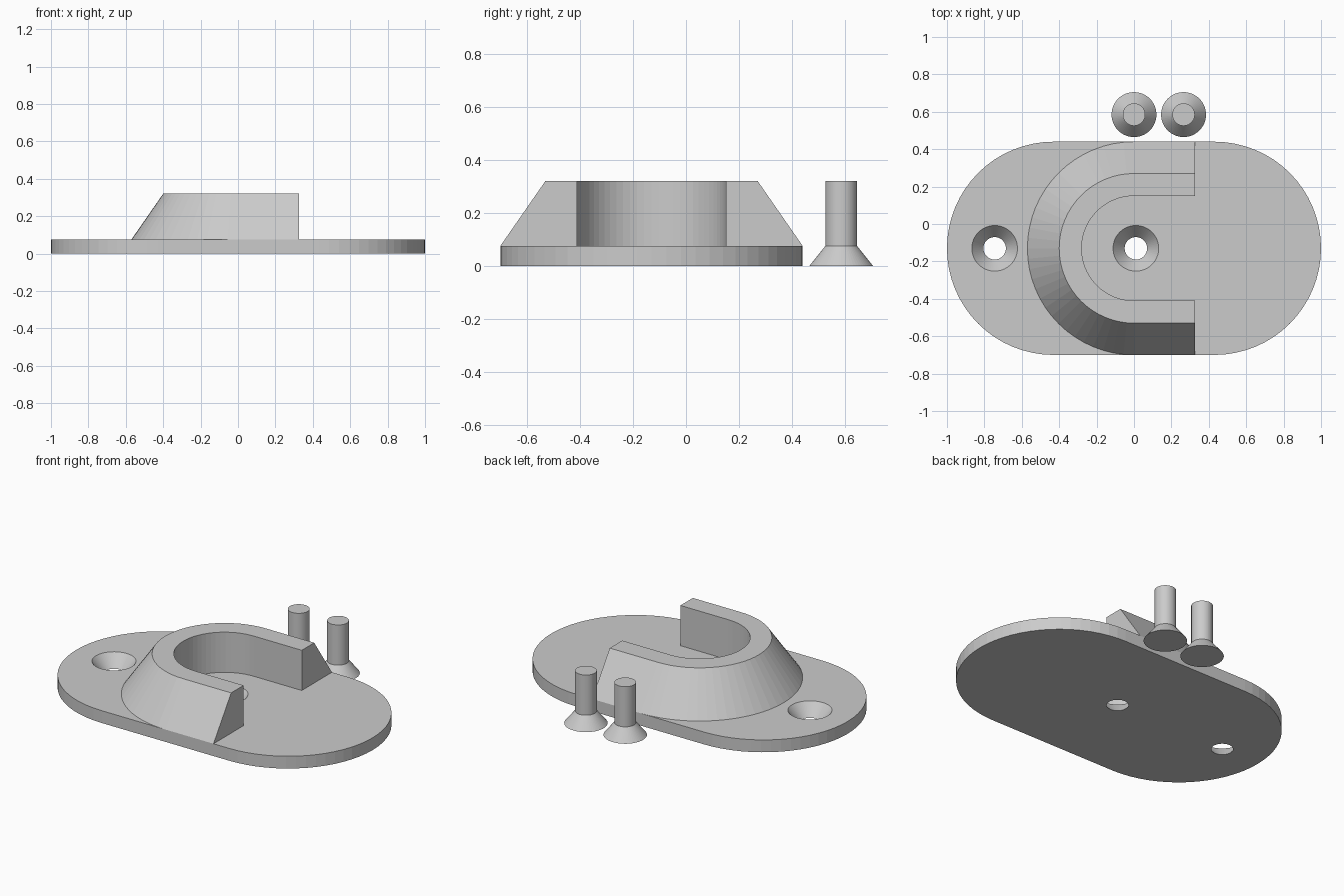
import bpy
import bmesh
from math import cos, sin, pi

MID_Y = -0.13          # centre line of the bracket
PLATE_H = 0.075
TOP_H = 0.32
HEAD_R, SHAFT_R = 0.122, 0.06

if "Cube" in bpy.data.objects:
    bpy.data.objects.remove(bpy.data.objects["Cube"])

grey = bpy.data.materials.new("light grey")
grey.use_nodes = True
grey.diffuse_color = (0.6, 0.6, 0.6, 1)
grey.node_tree.nodes["Principled BSDF"].inputs["Base Color"].default_value = grey.diffuse_color


def finish(name, bm, location):
    bmesh.ops.recalc_face_normals(bm, faces=bm.faces)
    mesh = bpy.data.meshes.new(name)
    bm.to_mesh(mesh)
    bm.free()
    mesh.materials.append(grey)
    obj = bpy.data.objects.new(name, mesh)
    obj.location = location
    bpy.context.collection.objects.link(obj)
    return obj


def arc(cx, r, start, end, steps):
    angles = [start + (end - start) * i / steps for i in range(steps + 1)]
    return [(cx + r * cos(a), r * sin(a)) for a in angles]


def turned(name, profile, location, segments=64):
    """Closed solid turned around z from (radius, height) points."""
    bm = bmesh.new()
    rings = [[bm.verts.new((r * cos(2 * pi * i / segments), r * sin(2 * pi * i / segments), z))
              for i in range(segments)] for r, z in profile]
    for low, high in zip(rings, rings[1:]):
        for i in range(segments):
            j = (i + 1) % segments
            bm.faces.new((low[i], low[j], high[j], high[i]))
    bm.faces.new(rings[0])
    bm.faces.new(rings[-1])
    return finish(name, bm, location)


# Base plate with rounded ends
bm = bmesh.new()
outline = arc(0.43, 0.57, -pi / 2, pi / 2, 32) + arc(-0.43, 0.57, pi / 2, 3 * pi / 2, 32)
bottom = bm.faces.new([bm.verts.new((x, y, 0)) for x, y in outline])
raised = bmesh.ops.extrude_face_region(bm, geom=[bottom], use_keep_orig=True)
bmesh.ops.translate(bm, vec=(0, 0, PLATE_H),
                    verts=[v for v in raised["geom"] if isinstance(v, bmesh.types.BMVert)])
base_plate = finish("base_plate", bm, (0, MID_Y, 0))

# Countersunk holes, the cone running a little past both plate faces
extra = 0.01
flare = (HEAD_R - SHAFT_R) / PLATE_H * extra
for side, x in (("outer", -0.745), ("inner", 0.01)):
    cutter = turned(side + "_hole_cutter",
                    [(SHAFT_R - flare, -extra), (HEAD_R + flare, PLATE_H + extra)],
                    (x, MID_Y, 0))
    cutter.hide_render = True
    cutter.display_type = 'WIRE'
    cut = base_plate.modifiers.new(side + " hole", 'BOOLEAN')
    cut.operation = 'DIFFERENCE'
    cut.solver = 'EXACT'
    cut.object = cutter
    bpy.context.view_layer.update()
    bpy.context.view_layer.objects.active = base_plate
    bpy.ops.object.modifier_apply(modifier=cut.name)
    bpy.data.objects.remove(cutter)

# U-shaped socket wall with a sloping outside, swept along the U
bm = bmesh.new()
section = [(0.28, 0), (0.57, 0), (0.40, TOP_H - PLATE_H), (0.28, TOP_H - PLATE_H)]
END_X = 0.325
paths = []
for r, z in section:
    points = [(END_X, r)] + arc(0, r, pi / 2, 3 * pi / 2, 32) + [(END_X, -r)]
    paths.append([bm.verts.new((x, y, z)) for x, y in points])
for k in range(4):
    a, b = paths[k], paths[(k + 1) % 4]
    for i in range(len(a) - 1):
        bm.faces.new((a[i], a[i + 1], b[i + 1], b[i]))
for end in (0, -1):
    bm.faces.new([p[end] for p in paths])
finish("socket_wall", bm, (0, MID_Y, PLATE_H))

# Two countersunk screws standing on their heads
for side, x in (("right", 0), ("left", 0.265)):
    turned(side + "_screw", [(0.12, 0), (SHAFT_R, PLATE_H), (SHAFT_R, TOP_H)], (x, 0.585, 0))
